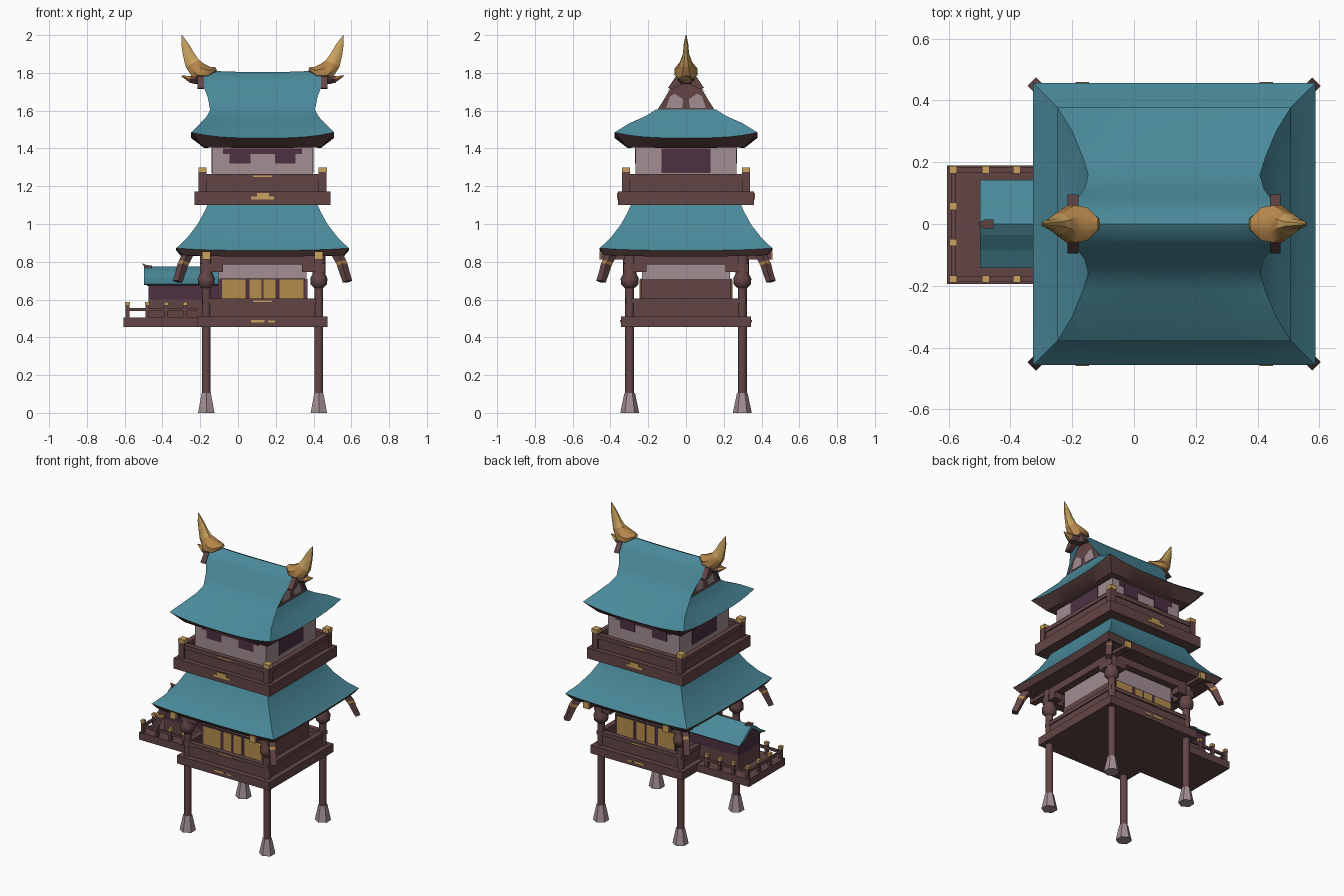
import bpy, bmesh, math
from mathutils import Vector as V

if "Cube" in bpy.data.objects:
    bpy.data.objects.remove(bpy.data.objects["Cube"])

CX = 0.13  # tower centre in x

def mat(name, r, g, b):
    m = bpy.data.materials.new(name)
    m.diffuse_color = (r, g, b, 1)
    m.use_nodes = True
    m.node_tree.nodes["Principled BSDF"].inputs["Base Color"].default_value = m.diffuse_color
    return m

TEAL = mat("teal_tile", 0.068, 0.25, 0.32)
WOOD = mat("red_brown_wood", 0.125, 0.06, 0.06)
GOLD = mat("gold", 0.58, 0.36, 0.11)
AMBER = mat("amber_gold", 0.46, 0.24, 0.07)
PANEL = mat("gold_panel", 0.46, 0.27, 0.07)
STONE = mat("pink_grey_plaster", 0.36, 0.27, 0.29)
PURPLE = mat("dark_purple", 0.075, 0.03, 0.055)

def finish(name, bm, mats, smooth=None):
    bmesh.ops.remove_doubles(bm, verts=bm.verts, dist=0.0005)
    bmesh.ops.recalc_face_normals(bm, faces=bm.faces)
    me = bpy.data.meshes.new(name)
    bm.to_mesh(me)
    bm.free()
    for m in mats:
        me.materials.append(m)
    ob = bpy.data.objects.new(name, me)
    bpy.context.collection.objects.link(ob)
    if smooth:
        bpy.ops.object.select_all(action='DESELECT')
        ob.select_set(True)
        bpy.context.view_layer.objects.active = ob
        bpy.ops.object.shade_smooth_by_angle(angle=math.radians(smooth))
    return ob

def boxes(name, m, items):
    """Axis-aligned boxes (x0, x1, y0, y1, z0, z1) in one object."""
    bm = bmesh.new()
    for x0, x1, y0, y1, z0, z1 in items:
        vs = bmesh.ops.create_cube(bm, size=1)["verts"]
        for v in vs:
            v.co = V(((x0, x1)[v.co.x > 0], (y0, y1)[v.co.y > 0], (z0, z1)[v.co.z > 0]))
    return finish(name, bm, [m])

def square(h, z0, z1):
    return (CX - h, CX + h, -h, h, z0, z1)

def ring(h, t, z0, z1):
    """Four bars around the tower, centred on half-width h."""
    a, b = h + t / 2, h - t / 2
    return [(CX - a, CX + a, s * h - t / 2, s * h + t / 2, z0, z1) for s in (-1, 1)] + \
           [(CX + s * h - t / 2, CX + s * h + t / 2, -b, b, z0, z1) for s in (-1, 1)]

def posts(h, w, z0, z1):
    return [(CX + i * h - w, CX + i * h + w, j * h - w, j * h + w, z0, z1)
            for i in (-1, 1) for j in (-1, 1)]

def both(x0, x1, d0, d1, z0, z1):
    """The same box on the front and the back of the tower."""
    return [(CX + x0, CX + x1, *sorted((s * d0, s * d1)), z0, z1) for s in (-1, 1)]

def loft(name, tubes, n, mats, rule=None, smooth=40):
    """Tubes through sections (centre, radius vector a, radius vector b)."""
    bm = bmesh.new()
    for secs in tubes:
        rows = [[bm.verts.new(V(c) + V(a) * math.cos((k + .5) * math.tau / n) + V(b) * math.sin((k + .5) * math.tau / n))
                 for k in range(n)] for c, a, b in secs]
        for i in range(len(rows) - 1):
            for k in range(n):
                f = bm.faces.new((rows[i][k], rows[i][(k + 1) % n], rows[i + 1][(k + 1) % n], rows[i + 1][k]))
                f.material_index = rule(i) if rule else 0
        bm.faces.new(rows[0])
        bm.faces.new(rows[-1])
    return finish(name, bm, mats, smooth)

def roof(name, rows, gable=(), wood_rows=2, n=10):
    """Hipped roof from rings (hx, hy, z, corner lift); gable rows only front and back."""
    bm = bmesh.new()
    us = [-1 + 2 * i / n for i in range(n + 1)]
    allrows = list(rows) + list(gable)
    def strip(point, count):
        grid = [[bm.verts.new(point(r, u)) for u in us] for r in allrows[:count]]
        for i in range(count - 1):
            for k in range(n):
                f = bm.faces.new((grid[i][k], grid[i][k + 1], grid[i + 1][k + 1], grid[i + 1][k]))
                f.material_index = 1 if i < wood_rows else 0
    for s in (-1, 1):
        strip(lambda r, u: (CX + u * r[0], s * r[1], r[2] + r[3] * abs(u) ** 3), len(allrows))
        strip(lambda r, u: (CX + s * r[0], u * r[1], r[2] + r[3] * abs(u) ** 3), len(rows))
    return finish(name, bm, [TEAL, WOOD], 40)

# Legs with flared stone feet and rounded capitals
L = 0.298
def lathe(prof):
    return [[((CX + i * L, j * L, z), (r, 0, 0), (0, r, 0)) for r, z in prof] for i in (-1, 1) for j in (-1, 1)]
loft("stone_feet", lathe([(.05, 0), (.046, .02), (.028, .105)]), 6, [STONE])
loft("legs", lathe([(.024, .1), (.024, .66), (.045, .68), (.048, .71), (.036, .735), (.036, .83)]), 10, [WOOD])

# Lower deck, railing and beams
boxes("lower_deck", WOOD, [square(.345, .455, .51)])
boxes("lower_railing", WOOD, ring(.3, .02, .51, .59) + ring(.3, .035, .58, .605))
boxes("head_beams", WOOD, ring(L, .05, .785, .835))
boxes("bracket_arms", WOOD, [b for i in (-1, 1) for j in (-1, 1) for b in (
    (CX + i * .27 - .06, CX + i * .27 + .06, j * L - .03, j * L + .03, .745, .79),
    (CX + i * L - .03, CX + i * L + .03, j * .27 - .06, j * .27 + .06, .745, .79))])
boxes("beam_ends", WOOD, [b for s in (-1, 1) for b in both(s * L - .022, s * L + .022, .3, .452, .812, .855)])
boxes("beam_end_caps", GOLD, [b for s in (-1, 1) for b in both(s * L - .022, s * L + .022, .452, .459, .812, .855)])

# Lower room: wooden body, plaster band, golden sliding panels
boxes("lower_room", WOOD, [square(.237, .51, .71)])
boxes("lower_plaster_band", STONE, [square(.232, .71, .84)])
boxes("panel_frame", PURPLE, both(-.225, .225, .235, .241, .56, .712))
boxes("sliding_panels", PANEL, [b for x in (-.216, -.075, .075, .216)
      for b in both(min(x, x * .42) if abs(x) > .1 else min(0, x) + .006,
                    max(x, x * .42) if abs(x) > .1 else max(0, x) - .006, .24, .245, .565, .705)])

# Lower roof with drooping corner rafters
roof("lower_roof", [(.22, .22, .835, 0), (.43, .43, .828, .008), (.457, .457, .86, .012), (.40, .40, .918, .008),
                    (.345, .345, .995, .002), (.31, .31, 1.06, 0), (.285, .285, 1.115, 0)])
tusks = []
for i in (-1, 1):
    for j in (-1, 1):
        out, side = V((i, j, 0)).normalized(), V((-j, i, 0)).normalized()
        tusks.append([(V((CX + i * h, j * h, z)), out * r + V((0, 0, r * .3)), side * .028)
                      for h, z, r in ((.39, .85, .03), (.415, .80, .028), (.422, .785, .028), (.435, .74, .024), (.45, .695, .022))])
loft("corner_rafters", tusks, 4, [WOOD, AMBER], lambda i: 1 if i == 1 else 0)

# Upper balcony
boxes("upper_deck", WOOD, [square(.36, 1.10, 1.172)])
boxes("upper_railing", WOOD, ring(.318, .02, 1.17, 1.245) + ring(.318, .035, 1.238, 1.265) + posts(.318, .021, 1.17, 1.275))
boxes("railing_caps", GOLD, posts(.022 + .296, .022, 1.275, 1.3))
boxes("gold_ornaments", GOLD,
      both(-.06, .06, .36, .364, 1.13, 1.145) + both(-.03, .035, .36, .365, 1.145, 1.165) +
      both(-.06, .01, .345, .349, .478, .492) + both(.03, .065, .345, .349, .478, .49) +
      both(-.05, .05, .335, .338, 1.25, 1.257) + both(-.05, .05, .317, .32, .588, .595))

# Upper room with dark windows
boxes("upper_room", STONE, [square(.267, 1.17, 1.42)])
boxes("upper_windows", PURPLE,
      [b for s in (-1, 1) for b in both(s * .12 - .055, s * .12 + .055, .266, .271, 1.32, 1.39)] +
      both(-.21, .21, .266, .27, 1.37, 1.4) + both(-.2, .2, .266, .27, 1.17, 1.24) +
      [(*sorted((CX + s * .266, CX + s * .271)), -.13, .13, 1.27, 1.4) for s in (-1, 1)])

# Upper hip-and-gable roof
roof("upper_roof", [(.25, .25, 1.405, 0), (.31, .31, 1.403, .004), (.378, .378, 1.455, .03), (.33, .30, 1.515, .018),
                    (.295, .215, 1.565, .006), (.278, .16, 1.605, 0)],
     [(.29, .115, 1.67, 0), (.318, .075, 1.74, .004), (.345, .042, 1.785, .008), (.355, 0, 1.805, .015)])
# Gable walls, their plaster plates and barge boards
def prism(name, m, polys):
    bm = bmesh.new()
    for x0, x1, pts in polys:
        f = bm.faces.new([bm.verts.new((x0, y, z)) for y, z in pts])
        for v in [g for g in bmesh.ops.extrude_face_region(bm, geom=[f])["geom"] if isinstance(g, bmesh.types.BMVert)]:
            v.co.x = x1
    return finish(name, bm, [m])
S = (-1, 1)
prism("gable_walls", WOOD, [(CX + s * .24, CX + s * .272, [(-.16, 1.59), (.16, 1.59), (.11, 1.67), (.07, 1.74), (0, 1.79), (-.07, 1.74), (-.11, 1.67)]) for s in S])
prism("gable_plates", STONE, [(CX + s * .271, CX + s * .277, [(t * .02, 1.615), (t * .105, 1.615), (t * .085, 1.675), (t * .06, 1.69), (t * .015, 1.66)])
                              for s in S for t in S])
prism("barge_boards", WOOD, [(CX + s * .31, CX + s * .345, [(0, 1.79), (t * .055, 1.78), (t * .095, 1.72), (t * .07, 1.715), (0, 1.75)])
                             for s in S for t in S])

# Golden roof horns and their outward spikes
loft("roof_horns", [[((CX + s * h, 0, z), V((s * dx, 0, dz)), (0, w, 0)) for h, z, dx, dz, w in (
    (.245, 1.82, .003, .01, .02), (.285, 1.80, -.008, .035, .058), (.335, 1.805, -.03, .045, .066),
    (.372, 1.85, -.038, .02, .035), (.392, 1.90, -.032, .006, .017), (.408, 1.945, -.022, .004, .014),
    (.428, 2.0, -.002, 0, .003))] for s in S], 8, [GOLD, AMBER], lambda i: 1 if i < 3 else 0)
loft("horn_spikes", [[((CX + s * h, 0, z), (0, 0, r), (0, w, 0)) for h, z, r, w in (
    (.29, 1.77, .03, .045), (.355, 1.765, .028, .045), (.385, 1.765, .02, .03), (.43, 1.785, .003, .004))] for s in S], 6, [WOOD, AMBER],
    lambda i: 1 if i == 2 else 0)

# Side deck with a small railing
boxes("side_deck", WOOD, [(-.605, -.2, -.195, .19, .455, .505)])
spots = [(x, y) for x in (-.585, -.48, -.38, -.28) for y in (-.178, .175)] + [(-.585, -.06), (-.585, .058)]
boxes("side_railing", WOOD, [(x - .01, x + .01, y - .01, y + .01, .5, .57) for x, y in spots] +
      [(-.585, -.22, y - .008, y + .008, .54, .556) for y in (-.178, .175)] + [(-.593, -.577, -.178, .175, .54, .556)])
boxes("side_railing_caps", GOLD, [(x - .012, x + .012, y - .012, y + .012, .57, .588) for x, y in spots])

# Side room with its curved gable roof
boxes("side_room", WOOD, [(-.475, -.1, -.115, .115, .5, .6)])
boxes("side_room_upper", PURPLE, [(-.475, -.1, -.115, .115, .6, .685)])
prism("side_gable", PURPLE, [(-.475, -.1, [(-.115, .68), (.115, .68), (.05, .725), (0, .755), (-.05, .725)])])
boxes("side_eaves", WOOD, [(-.482, -.1, -.132, .132, .672, .686)])
prism("side_roof", TEAL, [(-.498, -.1, [(-.142, .682), (-.085, .715), (-.035, .755), (0, .775), (.035, .755), (.085, .715), (.142, .682),
                                         (.13, .677), (.075, .7), (0, .75), (-.075, .7), (-.13, .677)])])
loft("side_ridge_tip", [[((x, 0, z), (0, 0, r), (0, r, 0)) for x, z, r in ((-.455, .765, .022), (-.485, .768, .02), (-.505, .79, .003))]], 4, [WOOD])
